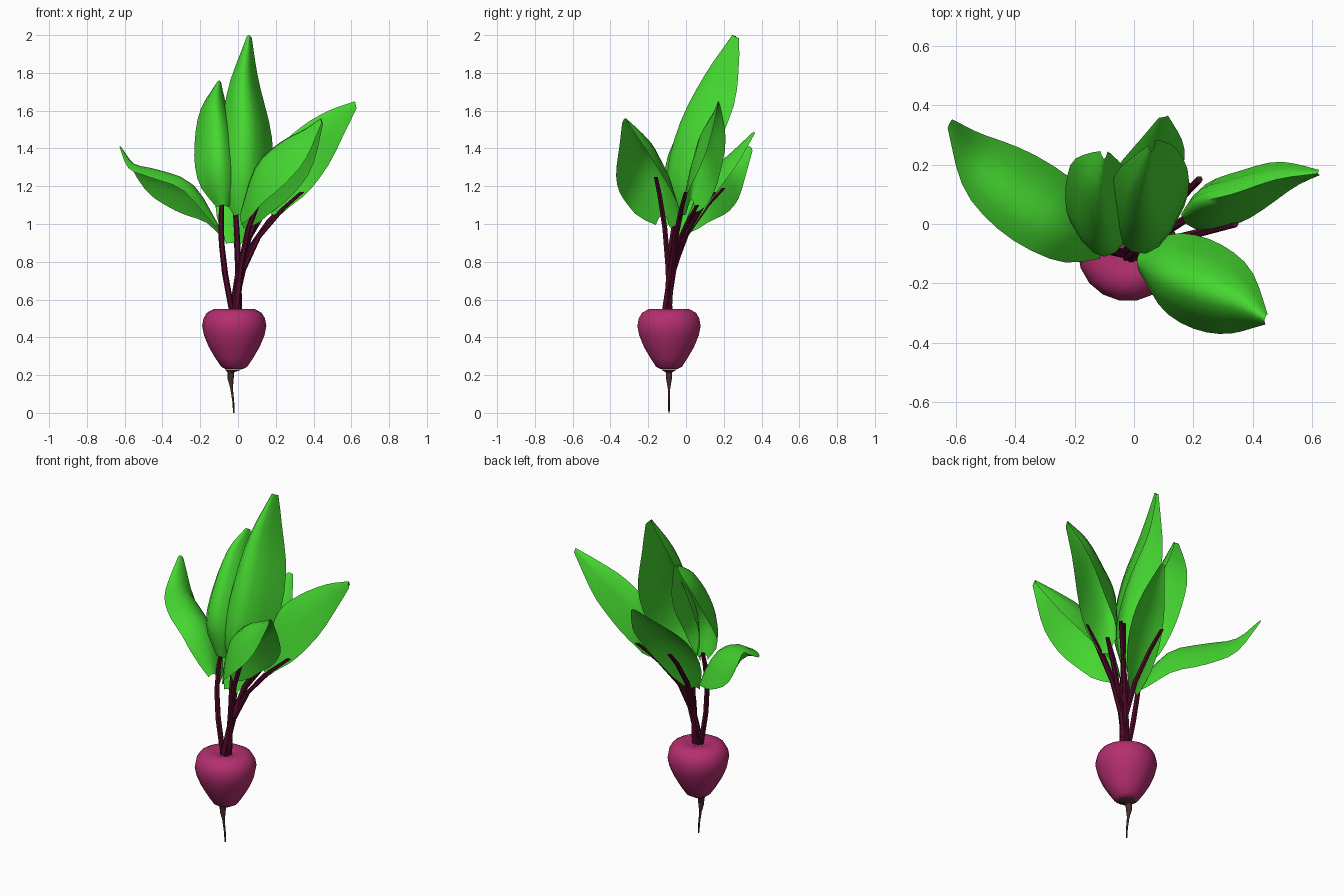
import bpy, math
from mathutils import Vector

cube = bpy.data.objects.get("Cube")
if cube:
    bpy.data.objects.remove(cube)


def material(name, rgb):
    mat = bpy.data.materials.new(name)
    mat.use_nodes = True
    mat.diffuse_color = (*rgb, 1)
    mat.node_tree.nodes["Principled BSDF"].inputs["Base Color"].default_value = (*rgb, 1)
    return mat


leaf_green = material("leaf green", (0.06, 0.68, 0.03))
beet_pink = material("beet pink", (0.46, 0.028, 0.16))
stem_maroon = material("stem maroon", (0.08, 0.003, 0.022))
root_brown = material("root brown", (0.07, 0.026, 0.026))


def make_object(name, verts, faces, mat, angle):
    mesh = bpy.data.meshes.new(name)
    mesh.from_pydata([tuple(v) for v in verts], [], faces)
    mesh.materials.append(mat)
    obj = bpy.data.objects.new(name, mesh)
    bpy.context.collection.objects.link(obj)
    bpy.ops.object.select_all(action="DESELECT")
    obj.select_set(True)
    bpy.context.view_layer.objects.active = obj
    bpy.ops.object.shade_smooth_by_angle(angle=math.radians(angle))
    return obj


def spline(points, t):
    """Point on a smooth curve through all the points, t from 0 to 1."""
    pts = [Vector(p) for p in points]
    pts = [2 * pts[0] - pts[1]] + pts + [2 * pts[-1] - pts[-2]]
    spans = len(pts) - 3
    i = min(int(t * spans), spans - 1)
    u = t * spans - i
    a, b, c, d = pts[i:i + 4]
    return 0.5 * (2 * b + (c - a) * u + (2 * a - 5 * b + 4 * c - d) * u ** 2
                  + (3 * b - a - 3 * c + d) * u ** 3)


def ring_loft(name, rings, sides, mat, angle):
    """Capped body of horizontal rings, each given as (centre, radius)."""
    verts, faces = [], []
    for centre, radius in rings:
        for k in range(sides):
            a = math.tau * k / sides
            verts.append(Vector(centre) + Vector((math.cos(a), math.sin(a), 0)) * radius)
    for r in range(len(rings) - 1):
        for k in range(sides):
            n = (k + 1) % sides
            faces.append([r * sides + k, r * sides + n,
                          (r + 1) * sides + n, (r + 1) * sides + k])
    faces.append(list(range(sides))[::-1])
    last = (len(rings) - 1) * sides
    faces.append(list(range(last, last + sides)))
    return make_object(name, verts, faces, mat, angle)


LEAF_WIDTH = [(0.25, 0, 0), (0.78, 0, 0), (1, 0, 0), (1, 0, 0),
              (0.82, 0, 0), (0.48, 0, 0), (0.12, 0, 0)]


def leaf(name, ridge, side_a, side_b, tip_a, tip_b, rows=12, half=3):
    """Arched blade: a ridge with a rim on either side, twisting towards tip_a, tip_b."""
    verts, faces = [], []
    cols = 2 * half + 1
    for r in range(rows + 1):
        t = r / rows
        a = Vector(side_a).lerp(Vector(tip_a), t)
        b = Vector(side_b).lerp(Vector(tip_b), t)
        centre = spline(ridge, t)
        width = spline(LEAF_WIDTH, t).x
        for c in range(cols):
            s = c / half - 1
            verts.append(centre + ((a - b) * s + (a + b) * s * s) / 2 * width)
    for r in range(rows):
        for c in range(cols - 1):
            k = r * cols + c
            faces.append([k, k + 1, k + cols + 1, k + cols])
    return make_object(name, verts, faces, leaf_green, 80)


# Bulb with a shallow dimple on top
BULB = [(0.045, 0.232), (0.07, 0.245), (0.1, 0.29), (0.135, 0.35), (0.16, 0.41),
        (0.17, 0.46), (0.163, 0.5), (0.145, 0.53), (0.11, 0.549), (0.07, 0.55), (0.035, 0.538)]
ring_loft("bulb", [((-0.02, -0.09, z), r) for r, z in BULB], 18, beet_pink, 60)

# Thin tap root
ROOT = [(0.004, 0, -0.022), (0.005, 0.06, -0.025), (0.007, 0.13, -0.034),
        (0.016, 0.18, -0.039), (0.018, 0.215, -0.038), (0.048, 0.231, -0.022)]
ring_loft("tap_root", [((x, -0.09, z), r) for r, z, x in ROOT], 10, root_brown, 50)

# Stems fan out from the crown of the bulb
STEM_TIPS = [(-0.08, -0.04, 1.12), (-0.02, 0.0, 1.15), (0.17, -0.16, 1.25),
             (0.34, 0.0, 1.17), (0.22, 0.15, 1.17), (0.24, 0.06, 1.1),
             (0.18, 0.13, 1.18), (-0.03, 0.2, 1.19)]
for i, tip in enumerate(STEM_TIPS):
    spin = math.tau * i / len(STEM_TIPS)
    foot = Vector((-0.01 + 0.022 * math.cos(spin), -0.1 + 0.015 * math.sin(spin), 0.53))
    if i == 0:
        foot.x = -0.03
    rings = []
    for lift, spread, radius in [(0, 0, 0.016), (0.35, 0.14, 0.016), (0.62, 0.36, 0.015),
                                 (0.86, 0.72, 0.014), (1, 1, 0.012)]:
        p = foot.lerp(Vector(tip), spread)
        p.z = foot.z + (tip[2] - foot.z) * lift
        if i == 0:
            p.x = -0.03 - 0.06 * math.sin(lift * 2)
        rings.append((p, radius))
    ring_loft(f"stem_{i + 1}", rings, 6, stem_maroon, 40)

# Leaves: ridge points from base to tip, rim offsets, then rim offsets at the tip
leaf("right_leaf",
     [(-0.1, -0.08, 0.99), (-0.23, 0.02, 1.2), (-0.4, 0.13, 1.27),
      (-0.54, 0.23, 1.31), (-0.62, 0.34, 1.41)],
     (-0.06, -0.15, -0.03), (0.07, 0.1, -0.22),
     (-0.06, -0.14, -0.02), (0.07, 0.1, -0.18))
leaf("front_leaf",
     [(0.01, -0.12, 1.05), (0.09, -0.16, 1.3), (0.22, -0.21, 1.43),
      (0.35, -0.26, 1.5), (0.44, -0.32, 1.56)],
     (0.03, -0.16, -0.22), (0.07, 0.14, -0.28),
     (0.02, -0.15, -0.22), (0.08, 0.14, -0.26))
leaf("left_leaf",
     [(0.16, 0.03, 1.13), (0.21, 0.07, 1.38), (0.33, 0.1, 1.51),
      (0.48, 0.15, 1.6), (0.62, 0.17, 1.65)],
     (0.06, -0.12, -0.32), (0.04, 0.06, -0.28),
     (0.06, -0.04, -0.32), (0.02, 0.1, -0.2))
leaf("back_leaf",
     [(-0.03, -0.04, 0.9), (0, 0.05, 1.12), (0.04, 0.15, 1.28),
      (0.08, 0.26, 1.39), (0.1, 0.36, 1.49)],
     (0.13, 0.03, -0.08), (-0.13, -0.01, -0.02),
     (0.12, 0.04, -0.08), (-0.13, -0.01, -0.01))
leaf("upper_right_leaf",
     [(-0.08, -0.07, 1.1), (-0.1, -0.11, 1.3), (-0.11, -0.03, 1.5),
      (-0.12, 0.1, 1.67), (-0.1, 0.22, 1.76)],
     (0.12, 0.1, -0.05), (-0.13, 0.1, -0.05),
     (0.09, 0.2, -0.1), (-0.11, 0.21, -0.1))
leaf("top_leaf",
     [(0.02, -0.07, 1.05), (0.04, -0.1, 1.27), (0.05, -0.03, 1.54),
      (0.04, 0.1, 1.79), (0.06, 0.245, 2.0)],
     (0.15, 0.13, -0.03), (-0.16, 0.1, -0.03),
     (0.11, 0.3, -0.14), (-0.11, 0.16, -0.05))
